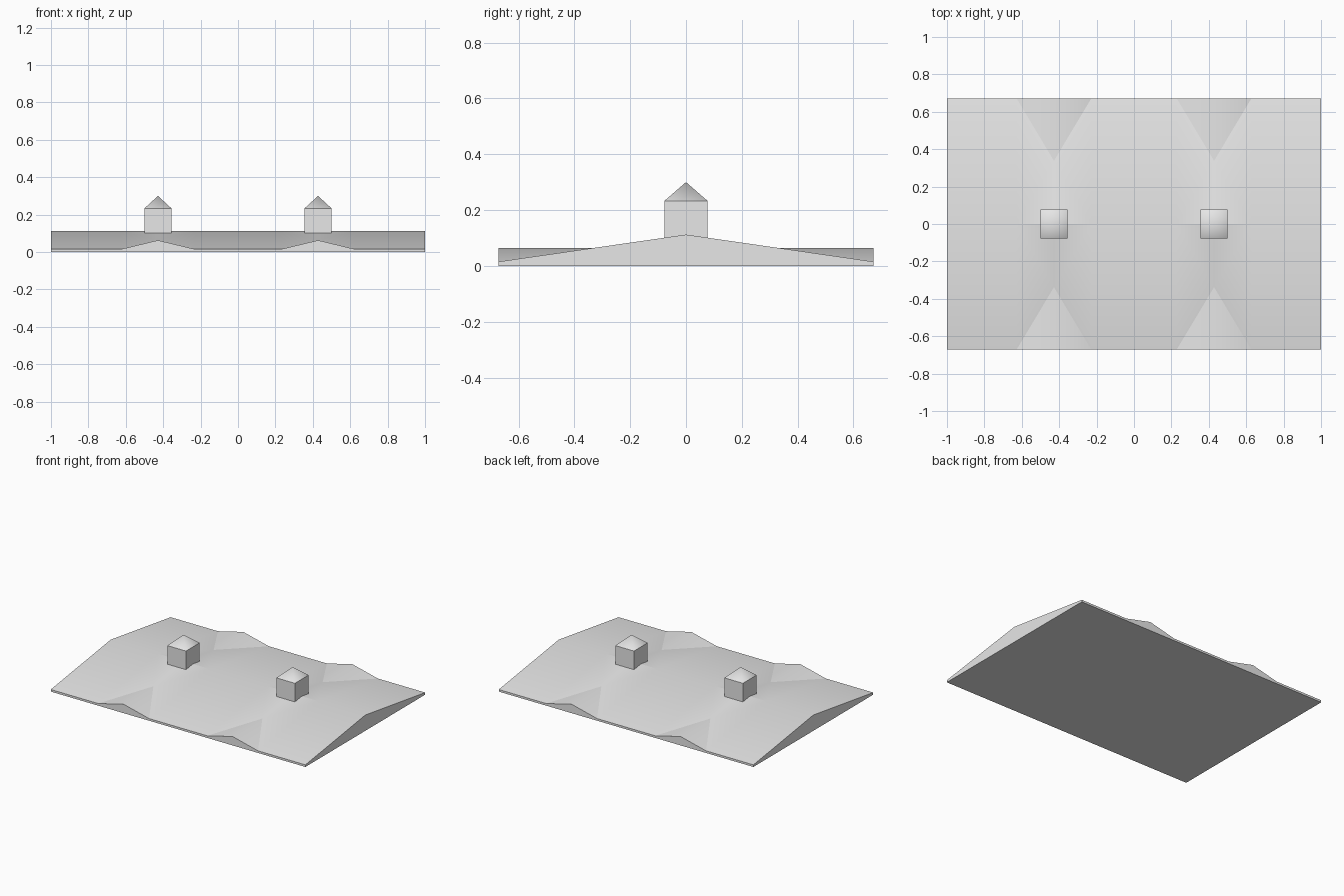
import bpy, bmesh, math
from mathutils import Matrix

if "Cube" in bpy.data.objects:
    bpy.data.objects.remove(bpy.data.objects["Cube"])

GREY = bpy.data.materials.new("plain grey")
GREY.use_nodes = True
GREY.diffuse_color = (0.8, 0.8, 0.8, 1)
GREY.node_tree.nodes["Principled BSDF"].inputs["Base Color"].default_value = (0.8, 0.8, 0.8, 1)

DEPTH, EAVE, RIDGE = 0.672, 0.015, 0.112     # half depth, eave and ridge heights
CENTRE, HALF = 0.428, 0.2                    # dormer centre and half width
DORMER_Y = 0.338                             # where the dormer ridge meets the slope
DORMER_Z = EAVE + (RIDGE - EAVE) * (1 - DORMER_Y / DEPTH)


def add_object(name, bm):
    mesh = bpy.data.meshes.new(name)
    bm.to_mesh(mesh)
    bm.free()
    mesh.materials.append(GREY)
    obj = bpy.data.objects.new(name, mesh)
    bpy.context.collection.objects.link(obj)
    return obj


# Roof: two slopes, each with two small gabled dormers along the eave
def build_roof():
    bm = bmesh.new()
    xs = [-1] + [c + d for c in (-CENTRE, CENTRE) for d in (-HALF, 0, HALF)] + [1]
    dormers = (2, 5)
    ridge = [bm.verts.new((x, 0, RIDGE)) for x in xs]
    eaves, bases = [], []
    for side in (-1, 1):
        y = side * DEPTH
        eave = [bm.verts.new((x, y, DORMER_Z if i in dormers else EAVE)) for i, x in enumerate(xs)]
        base = [bm.verts.new((x, y, 0)) for x in xs]
        for i in range(len(xs) - 1):
            bm.faces.new((base[i], base[i + 1], eave[i + 1], eave[i]))
            if i not in dormers and i + 1 not in dormers:
                bm.faces.new((eave[i], eave[i + 1], ridge[i + 1], ridge[i]))
        for i in dormers:
            tip = bm.verts.new((xs[i], side * DORMER_Y, DORMER_Z))
            for j in (i - 1, i + 1):
                bm.faces.new((eave[j], eave[i], tip))
                bm.faces.new((eave[j], tip, ridge[j]))
                bm.faces.new((tip, ridge[i], ridge[j]))
        eaves.append(eave)
        bases.append(base)
    # Underside and end walls
    for i in range(len(xs) - 1):
        bm.faces.new((bases[0][i], bases[0][i + 1], bases[1][i + 1], bases[1][i]))
    for i in (0, -1):
        bm.faces.new((bases[0][i], eaves[0][i], ridge[i], eaves[1][i], bases[1][i]))
    bmesh.ops.recalc_face_normals(bm, faces=bm.faces)
    # Soft slopes, with crisp borders, valleys and ridge beside the cupolas
    for f in bm.faces:
        f.smooth = True
    for e in bm.edges:
        mid = (e.verts[0].co + e.verts[1].co) / 2
        by_cupola = mid.z > RIDGE - 0.001 and abs(abs(mid.x) - CENTRE) < HALF
        angle = e.calc_face_angle_signed(0)
        e.smooth = not (angle > 0.5 or angle < -0.05 or by_cupola)
    return add_object("roof", bm)


# Cupola: square body sunk into the ridge under a soft pyramid cap
def build_cupola(side, x):
    width, depth, low, top, peak = 0.146, 0.154, 0.09, 0.233, 0.3
    body = bmesh.new()
    bmesh.ops.create_cube(body, size=1, matrix=Matrix.Translation((x, 0, (low + top) / 2))
                          @ Matrix.Diagonal((width, depth, top - low, 1)))
    add_object(side + "_cupola_body", body)
    cap = bmesh.new()
    bmesh.ops.create_cone(cap, cap_ends=False, segments=4, radius1=math.sqrt(0.5), radius2=0, depth=1,
                          matrix=Matrix.Translation((x, 0, (top + peak) / 2))
                          @ Matrix.Diagonal((width, depth, peak - top, 1))
                          @ Matrix.Rotation(math.pi / 4, 4, "Z"))
    bmesh.ops.remove_doubles(cap, verts=cap.verts, dist=0.0001)
    for f in cap.faces:
        f.smooth = True
    add_object(side + "_cupola_cap", cap)


build_roof()
for side, x in (("left", CENTRE), ("right", -CENTRE)):
    build_cupola(side, x)
